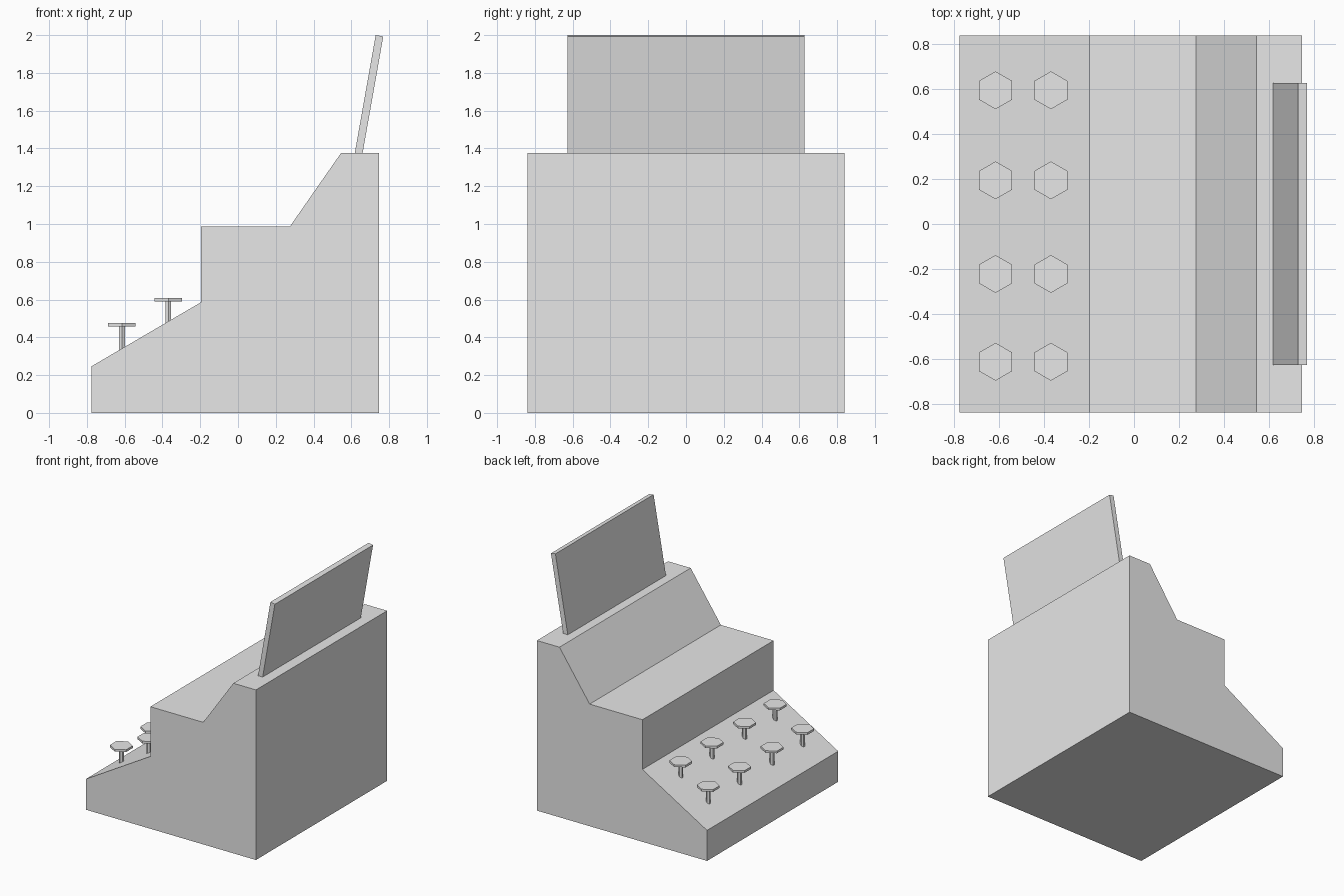
import bpy
import bmesh
import math
from mathutils import Matrix

cube = bpy.data.objects.get("Cube")
if cube:
    bpy.data.objects.remove(cube, do_unlink=True)

# Single plain grey finish
grey = bpy.data.materials.new("plain grey")
grey.use_nodes = True
GREY = (0.8, 0.8, 0.8, 1)
grey.diffuse_color = GREY
grey.node_tree.nodes["Principled BSDF"].inputs["Base Color"].default_value = GREY


def finish(name, bm):
    bmesh.ops.recalc_face_normals(bm, faces=bm.faces)
    mesh = bpy.data.meshes.new(name)
    bm.to_mesh(mesh)
    bm.free()
    mesh.materials.append(grey)
    obj = bpy.data.objects.new(name, mesh)
    bpy.context.collection.objects.link(obj)
    return obj


def extrude_profile(name, profile, y0, y1):
    """Sweep an x-z outline along y."""
    bm = bmesh.new()
    face = bm.faces.new([bm.verts.new((x, y0, z)) for x, z in profile])
    ext = bmesh.ops.extrude_face_region(bm, geom=[face])
    verts = [v for v in ext["geom"] if isinstance(v, bmesh.types.BMVert)]
    bmesh.ops.translate(bm, verts=verts, vec=(0, y1 - y0, 0))
    return finish(name, bm)


def add_hexagon(bm, x, y, z0, z1, radius):
    """Upright six-sided prism with corners pointing along y."""
    place = Matrix.Translation((x, y, (z0 + z1) / 2))
    made = bmesh.ops.create_cone(bm, cap_ends=True, segments=6, radius1=radius,
                                 radius2=radius, depth=z1 - z0)
    low = min(made["verts"], key=lambda v: -abs(v.co.y))
    if abs(low.co.y) < radius * 0.95:
        place = place @ Matrix.Rotation(math.radians(30), 4, "Z")
    bmesh.ops.transform(bm, matrix=place, verts=made["verts"])


# Stepped body with sloping key deck
extrude_profile("body", [(-0.775, 0), (0.747, 0), (0.747, 1.375), (0.545, 1.375),
                         (0.275, 0.987), (-0.197, 0.987), (-0.197, 0.585),
                         (-0.775, 0.247)], -0.838, 0.838)

# Leaning display panel
extrude_profile("display_panel", [(0.612, 1.34), (0.652, 1.333), (0.769, 1.993),
                                  (0.729, 2.0)], -0.627, 0.627)

# Two rows of keys: thin hexagonal caps on stems sunk into the deck
for row, x, top in (("front", -0.615, 0.476), ("back", -0.369, 0.608)):
    for i, y in enumerate((-0.612, -0.222, 0.194, 0.594), 1):
        bm = bmesh.new()
        add_hexagon(bm, x, y, top - 0.018, top, 0.084)
        add_hexagon(bm, x, y, top - 0.16, top - 0.018, 0.018)
        finish(f"{row}_key_{i}", bm)
